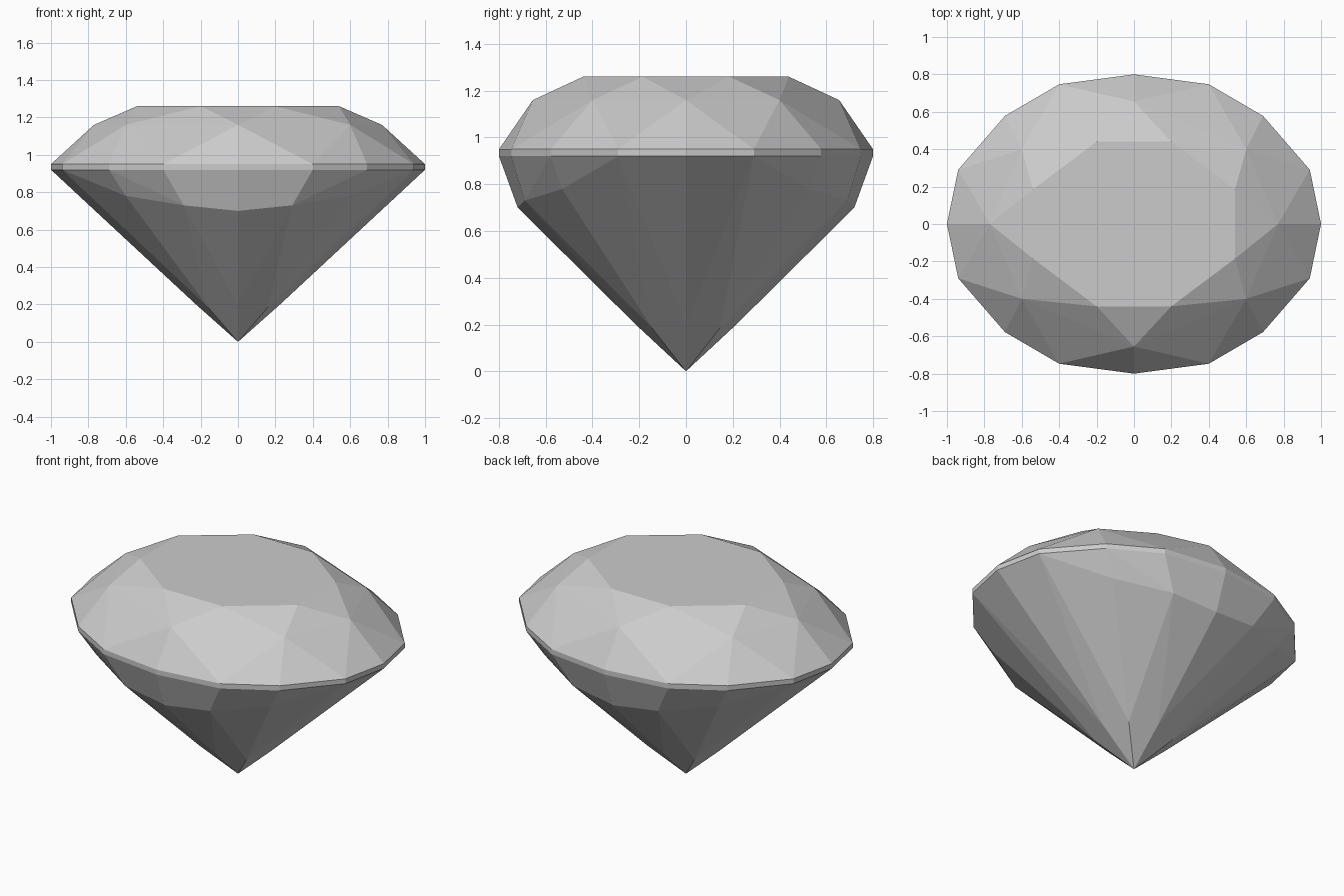
import bpy
import bmesh

cube = bpy.data.objects.get("Cube")
if cube:
    bpy.data.objects.remove(cube, do_unlink=True)

# Stone colour
stone = bpy.data.materials.new("pale_grey_stone")
stone.use_nodes = True
colour = (0.6, 0.6, 0.6, 1.0)
stone.diffuse_color = colour
stone.node_tree.nodes["Principled BSDF"].inputs["Base Color"].default_value = colour


def mirrored(points):
    """Repeat quarter-outline points in all four quadrants."""
    return {(sx * x, sy * y, z) for x, y, z in points
            for sx in (-1, 1) for sy in (-1, 1)}


# Quarter outline of the girdle, shared by its two rims
outline = [(1, 0), (0.94, 0.29), (0.69, 0.578), (0.4, 0.747), (0, 0.8)]
girdle = [(x, y, z) for x, y in outline for z in (0.92, 0.95)]

# Crown: flat table corners and the tips of the star facets
table = [(0.54, 0.185, 1.26), (0.2, 0.44, 1.26)]
stars = [(0.77, 0, 1.16), (0.6, 0.4, 1.16), (0, 0.655, 1.16)]

# Pavilion: shoulder below the long sides, lower facet corners and the point
shoulder = [(0, 0.72, 0.7), (0.29, 0.69, 0.73), (0.6, 0.53, 0.78)]
lower = [(0.225, 0, 0.2), (0.16, 0.145, 0.185), (0, 0.212, 0.197)]
culet = [(0, 0, 0)]

# Span the facets over all corners and merge those lying in one plane
bm = bmesh.new()
for corner in sorted(mirrored(girdle + table + stars + shoulder + lower + culet)):
    bm.verts.new(corner)
bmesh.ops.remove_doubles(bm, verts=bm.verts, dist=0.0001)
bmesh.ops.convex_hull(bm, input=bm.verts)
bmesh.ops.dissolve_limit(bm, angle_limit=0.02, verts=bm.verts, edges=bm.edges)
bmesh.ops.recalc_face_normals(bm, faces=bm.faces)

mesh = bpy.data.meshes.new("oval_gemstone")
bm.to_mesh(mesh)
bm.free()
mesh.materials.append(stone)
gem = bpy.data.objects.new("oval_gemstone", mesh)
bpy.context.collection.objects.link(gem)
